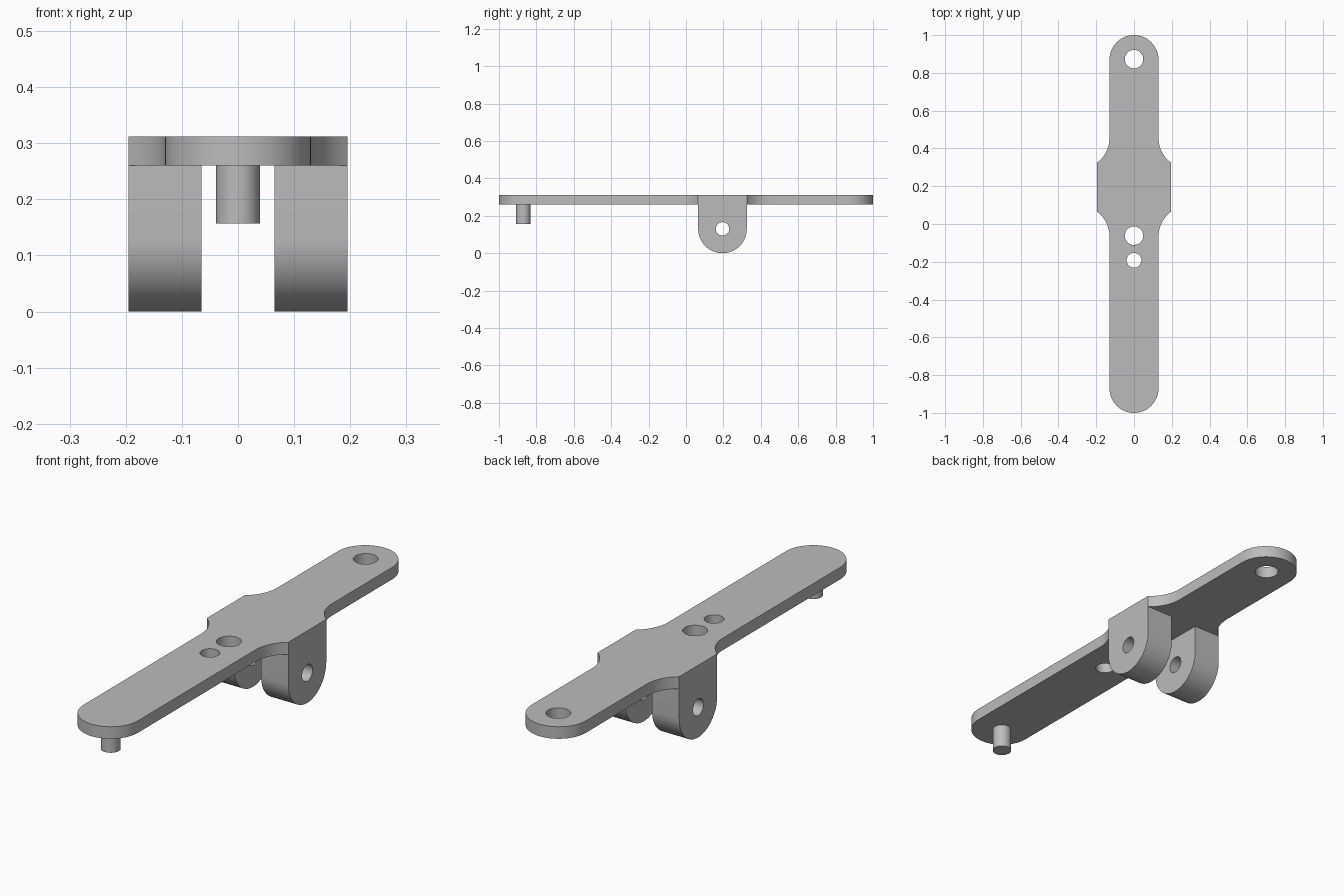
import bpy, bmesh
from math import cos, sin, pi, asin
from mathutils import Vector

cube = bpy.data.objects.get("Cube")
if cube:
    bpy.data.objects.remove(cube, do_unlink=True)

grey = bpy.data.materials.new("plain grey")
grey.use_nodes = True
grey.diffuse_color = (0.5, 0.5, 0.5, 1)
grey.node_tree.nodes["Principled BSDF"].inputs["Base Color"].default_value = (0.5, 0.5, 0.5, 1)

R = 0.13                # half width of the arm, and lug radius
WIDE = 0.195            # half width of the middle block
MID = 0.195             # y of the middle block and lugs
UNDER, TOP = 0.26, 0.312


def arc(cx, cy, r, a0, a1, n):
    return [(cx + r * cos(a0 + (a1 - a0) * i / n),
             cy + r * sin(a0 + (a1 - a0) * i / n)) for i in range(n + 1)]


def prism(name, outline, to3d, depth):
    """Extrude a 2D outline, mapped into space, along the depth vector."""
    bm = bmesh.new()
    face = bm.faces.new([bm.verts.new(to3d(a, b)) for a, b in outline])
    out = bmesh.ops.extrude_face_region(bm, geom=[face])
    bmesh.ops.translate(bm, vec=Vector(depth),
                        verts=[g for g in out["geom"] if isinstance(g, bmesh.types.BMVert)])
    bmesh.ops.recalc_face_normals(bm, faces=bm.faces)
    mesh = bpy.data.meshes.new(name)
    bm.to_mesh(mesh)
    bm.free()
    mesh.materials.append(grey)
    ob = bpy.data.objects.new(name, mesh)
    bpy.context.collection.objects.link(ob)
    return ob


def disc(x, y, r):
    return arc(x, y, r, 0, 2 * pi, 48)[:-1]


def upright(name, x, y, r, z0, z1):
    return prism(name, disc(x, y, r), lambda a, b: (a, b, z0), (0, 0, z1 - z0))


def combine(target, tool, operation):
    """Apply a boolean and discard the tool object."""
    tool.hide_render = True
    mod = target.modifiers.new(operation, "BOOLEAN")
    mod.operation, mod.solver, mod.object = operation, "EXACT", tool
    bpy.context.view_layer.objects.active = target
    bpy.ops.object.modifier_apply(modifier=mod.name)
    bpy.data.objects.remove(tool, do_unlink=True)


# Arm plate: rounded ends, wide middle block with concave shoulders
F = 0.1625
sweep = asin(R / F)
right_side = (arc(R + F, MID - 2 * R, F, pi, pi - sweep, 12)
              + arc(R + F, MID + 2 * R, F, pi + sweep, pi, 12))
left_side = [(-x, y) for x, y in reversed(right_side)]
outline = (right_side + arc(0, 1 - R, R, 0, pi, 32)
           + left_side + arc(0, R - 1, R, pi, 2 * pi, 32))
arm = prism("lever_arm", outline, lambda a, b: (a, b, UNDER), (0, 0, TOP - UNDER))

# Two hinge lugs under the middle block
lug_outline = arc(MID, R, R, pi, 2 * pi, 32) + [(MID + R, TOP), (MID - R, TOP)]
for x in (-WIDE, WIDE - R):
    lug = prism("hinge_lug", lug_outline, lambda a, b: (x, a, b), (R, 0, 0))
    combine(arm, lug, "UNION")

# Pin under the front end
combine(arm, upright("pin", 0, R - 1, 0.039, 0.157, 0.29), "UNION")

# Holes through the plate and the cross hole through both lugs
for y, r in ((0.873, 0.049), (-0.062, 0.049), (-0.192, 0.039)):
    combine(arm, upright("hole_cutter", 0, y, r, 0.2, 0.4), "DIFFERENCE")
combine(arm, prism("axle_cutter", disc(MID, R, 0.036),
                   lambda a, b: (-0.3, a, b), (0.6, 0, 0)), "DIFFERENCE")

# Clean flat seams, then smooth the rounded walls
bm = bmesh.new()
bm.from_mesh(arm.data)
bmesh.ops.remove_doubles(bm, verts=bm.verts, dist=0.0002)
bmesh.ops.dissolve_limit(bm, angle_limit=0.01, verts=bm.verts, edges=bm.edges)
bm.to_mesh(arm.data)
bm.free()
bpy.ops.object.select_all(action="DESELECT")
arm.select_set(True)
bpy.context.view_layer.objects.active = arm
bpy.ops.object.shade_smooth_by_angle(angle=0.5)
